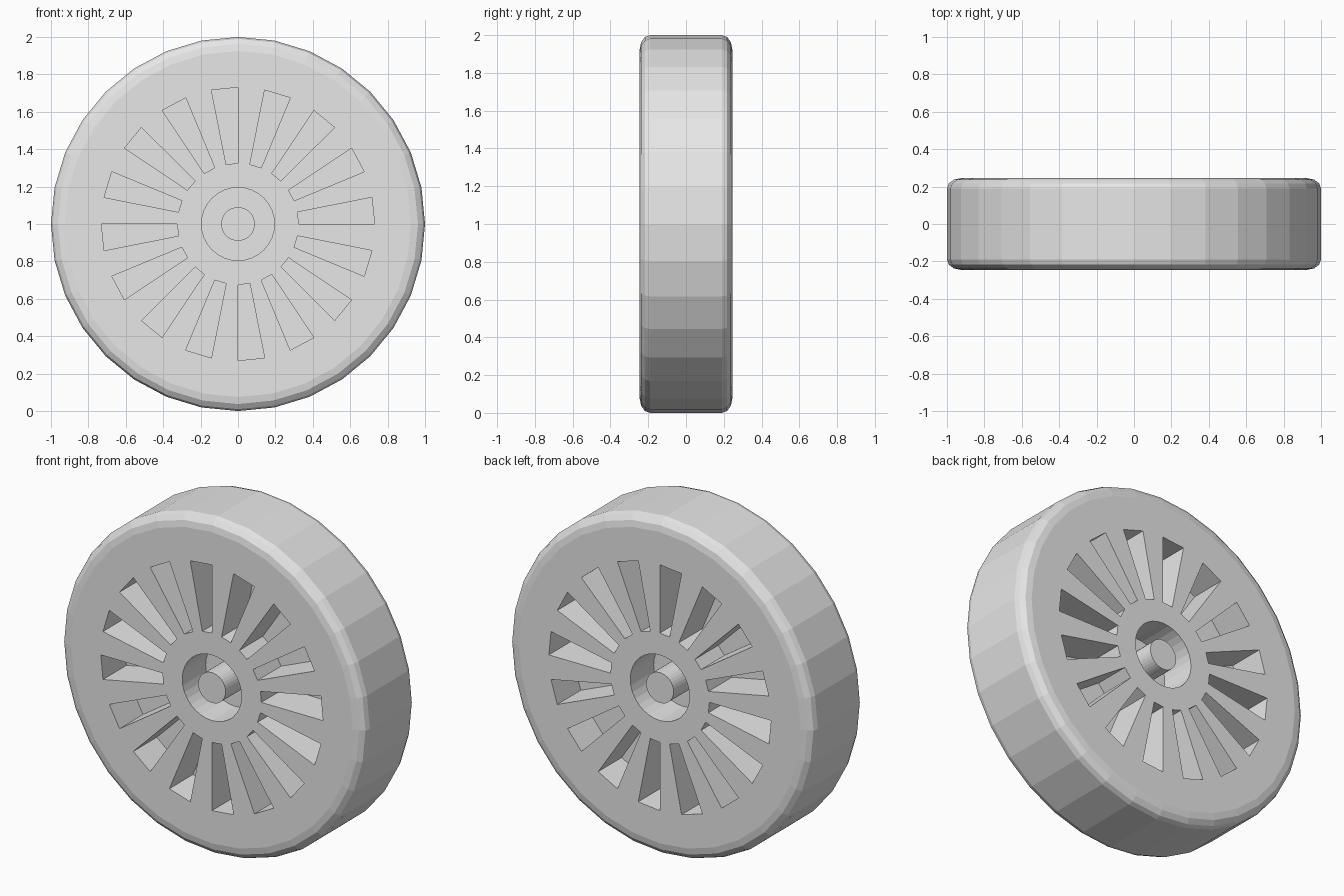
import bpy
import bmesh
import math

cube = bpy.data.objects.get("Cube")
if cube:
    bpy.data.objects.remove(cube, do_unlink=True)

SIDES = 32
HALF = 0.245          # half the wheel width
WEB = 0.025           # half thickness left at the recess floors
BEVEL_R, BEVEL_Y = 0.075, 0.055

grey = bpy.data.materials.new("plain grey")
grey.use_nodes = True
colour = (0.8, 0.8, 0.8, 1)
grey.diffuse_color = colour
grey.node_tree.nodes["Principled BSDF"].inputs["Base Color"].default_value = colour

# Cross-section of the front half as (radius, y): axle, hub recess, disc
profile = [(0.09, -HALF), (0.09, -WEB), (0.195, -WEB), (0.195, -HALF),
           (0.325, -HALF), (0.73, -HALF)]
slot_band = len(profile) - 2

# Rounded shoulder, then the tread to the middle plane
for i in range(4):
    a = math.radians(30 * i)
    profile.append((1 - BEVEL_R * (1 - math.sin(a)),
                    -HALF + BEVEL_Y * (1 - math.cos(a))))
profile.append((1, 0))

bm = bmesh.new()
rings = []
for r, y in profile:
    ring = []
    for s in range(SIDES):
        a = math.tau * s / SIDES
        ring.append(bm.verts.new((r * math.cos(a), y, r * math.sin(a))))
    rings.append(ring)

# Axle end cap and the turned surface, noting every second sector as a slot
bm.faces.new(rings[0])
slots = []
for band, (inner, outer) in enumerate(zip(rings, rings[1:])):
    for s in range(SIDES):
        n = (s + 1) % SIDES
        face = bm.faces.new((inner[s], outer[s], outer[n], inner[n]))
        if band == slot_band and s % 2 == 0:
            slots.append(face)

# Sink the slots between the spokes
bm.normal_update()
sunk = bmesh.ops.extrude_discrete_faces(bm, faces=slots)["faces"]
for face in sunk:
    for v in face.verts:
        v.co.y = -WEB
bmesh.ops.recalc_face_normals(bm, faces=bm.faces)
if rings[0][0].link_faces and min(bm.faces, key=lambda f: f.calc_center_median().y).normal.y > 0:
    bmesh.ops.reverse_faces(bm, faces=bm.faces)

mesh = bpy.data.meshes.new("wheel")
bm.to_mesh(mesh)
bm.free()
mesh.materials.append(grey)
wheel = bpy.data.objects.new("wheel", mesh)
wheel.location.z = 1
bpy.context.collection.objects.link(wheel)

# Back half
mirror = wheel.modifiers.new("back half", "MIRROR")
mirror.use_axis = (False, True, False)
mirror.use_clip = True
